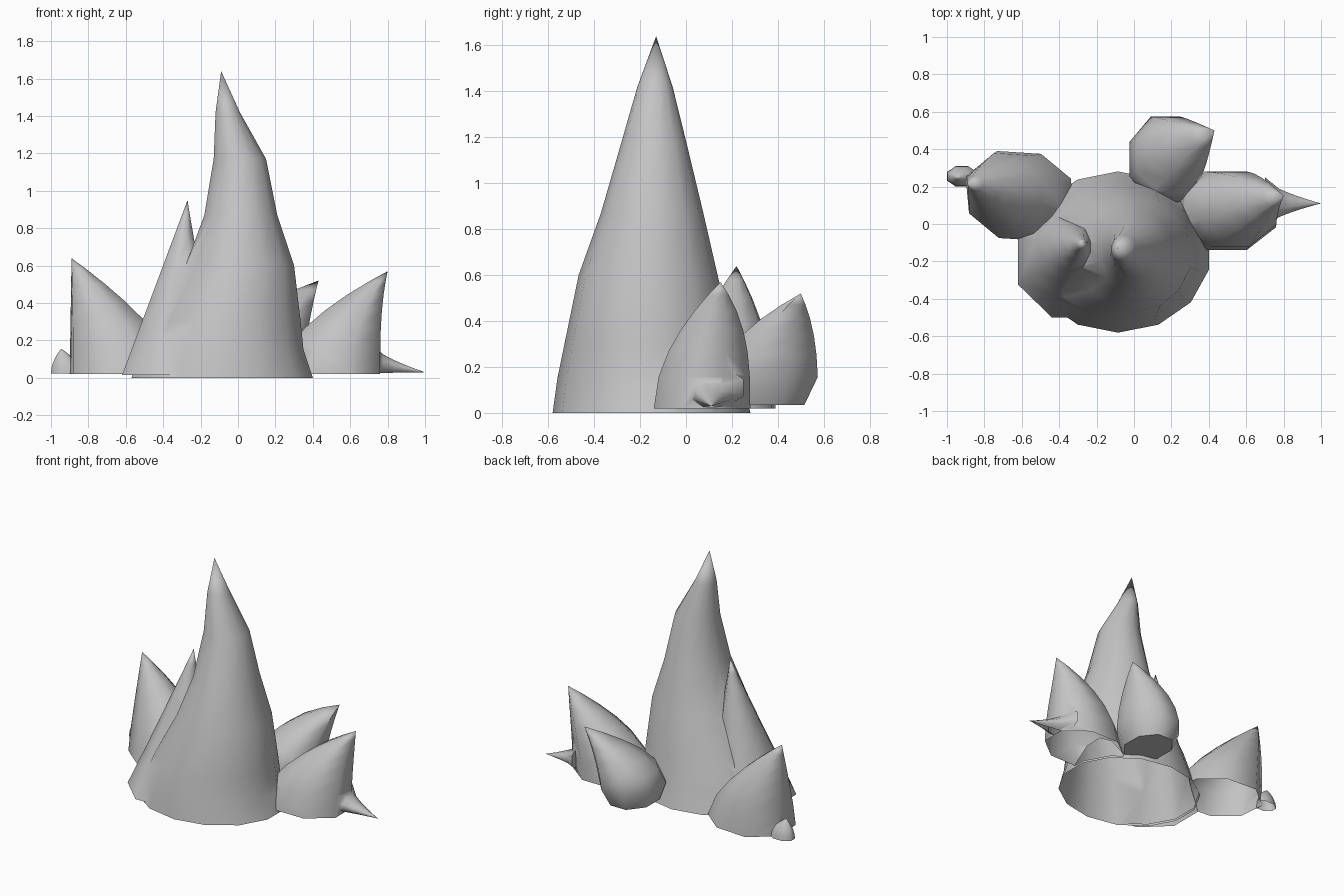
import bpy, bmesh, math

if "Cube" in bpy.data.objects:
    bpy.data.objects.remove(bpy.data.objects["Cube"])

stone = bpy.data.materials.new("grey stone")
stone.diffuse_color = (0.55, 0.55, 0.55, 1)
stone.use_nodes = True
stone.node_tree.nodes["Principled BSDF"].inputs["Base Color"].default_value = stone.diffuse_color


def loft(name, sides, levels, tip, along_x=False, skew=0):
    """Fit a regular polygon into each level's box (h, a0, a1, b0, b1), close it at a tip."""
    step = math.tau / sides
    reach = math.cos(step / 2)
    bm = bmesh.new()
    rings = []
    for h, a0, a1, b0, b1 in levels:
        ring = []
        for i in range(sides):
            u = math.cos(step * (i + .5)) / reach
            v = math.sin(step * (i + .5)) / reach
            k = 1 - skew * max(0, u * v)
            a = (a0 + a1 + u * k * (a1 - a0)) / 2
            b = (b0 + b1 + v * k * (b1 - b0)) / 2
            ring.append(bm.verts.new((h, a, b) if along_x else (a, b, h)))
        rings.append(ring)
    top = bm.verts.new(tip)
    for i in range(sides):
        j = (i + 1) % sides
        for lo, hi in zip(rings, rings[1:]):
            bm.faces.new((lo[i], lo[j], hi[j], hi[i]))
        bm.faces.new((rings[-1][i], rings[-1][j], top))
    bm.faces.new(rings[0][::-1])
    bmesh.ops.recalc_face_normals(bm, faces=bm.faces[:])
    mesh = bpy.data.meshes.new(name)
    bm.to_mesh(mesh)
    bm.free()
    mesh.materials.append(stone)
    ob = bpy.data.objects.new(name, mesh)
    bpy.context.collection.objects.link(ob)
    return ob


def crystal(name, start, box, tip, powers, tuck=1, along_x=False, skew=0):
    """Each side of the box runs to the tip along its own power curve; tuck narrows the foot."""
    ta, tb, th = (tip[1], tip[2], tip[0]) if along_x else tip
    levels = []
    for t in (0, .25, .45, .62, .77, .9):
        sides = [s + (e - s) * t ** p for s, e, p in zip(box, (ta, ta, tb, tb), powers)]
        if t == 0:
            ca, cb = (sides[0] + sides[1]) / 2, (sides[2] + sides[3]) / 2
            sides = [c + (s - c) * tuck for s, c in zip(sides, (ca, ca, cb, cb))]
        levels.append([start + (th - start) * t] + sides)
    return loft(name, 8, levels, tip, along_x, skew)


# Tall central spire
rock = loft("rock_spire_cluster", 14,
            [(0, -.57, .40, -.57, .27), (.15, -.51, .35, -.55, .23), (.3, -.45, .335, -.52, .2),
             (.6, -.28, .30, -.46, .13), (.87, -.18, .21, -.365, .07), (1.17, -.13, .15, -.28, 0),
             (1.42, -.12, .01, -.21, -.06)], (-.09, -.13, 1.64))

parts = [
    # Shoulder spike on the left of the spire
    crystal("shoulder_spike", .015, (-.62, .0, -.5, .1), (-.27, -.1, .95), (1, .55, .9, .9)),
    # Right rock and its low sideways spike
    crystal("right_rock", .02, (.22, .76, -.14, .28), (.8, .15, .57), (1.8, 3, 1.9, 3)),
    crystal("right_low_spike", .7, (-.02, .25, .022, .2), (1, .11, .03), (.6, .6, .5, .6),
            along_x=True),
    # Back rock leaning outwards
    crystal("back_rock", .035, (-.03, .35, .1, .575), (.43, .5, .52), (3, 1.5, 2.2, 3), tuck=.75),
    # Left rock and its little nub
    crystal("left_rock", .02, (-.9, -.32, -.09, .39), (-.89, .22, .64), (1, 1.5, 1.4, 2), skew=.15),
    crystal("left_nub", .023, (-1, -.84, .2, .31), (-.945, .25, .155), (2, 2, 2, 2)),
]

# Fuse everything into one rock
bpy.context.view_layer.objects.active = rock
rock.select_set(True)
for part in parts:
    mod = rock.modifiers.new("fuse", 'BOOLEAN')
    mod.operation = 'UNION'
    mod.solver = 'EXACT'
    mod.object = part
    bpy.ops.object.modifier_apply(modifier=mod.name)
for part in parts:
    bpy.data.objects.remove(part)

# Open the underside
bm = bmesh.new()
bm.from_mesh(rock.data)
under = [f for f in bm.faces if f.normal.z < -.95 and f.calc_center_median().z < .03]
bmesh.ops.delete(bm, geom=under, context='FACES')
bm.to_mesh(rock.data)
bm.free()
bpy.ops.object.shade_smooth_by_angle(angle=math.radians(60))
